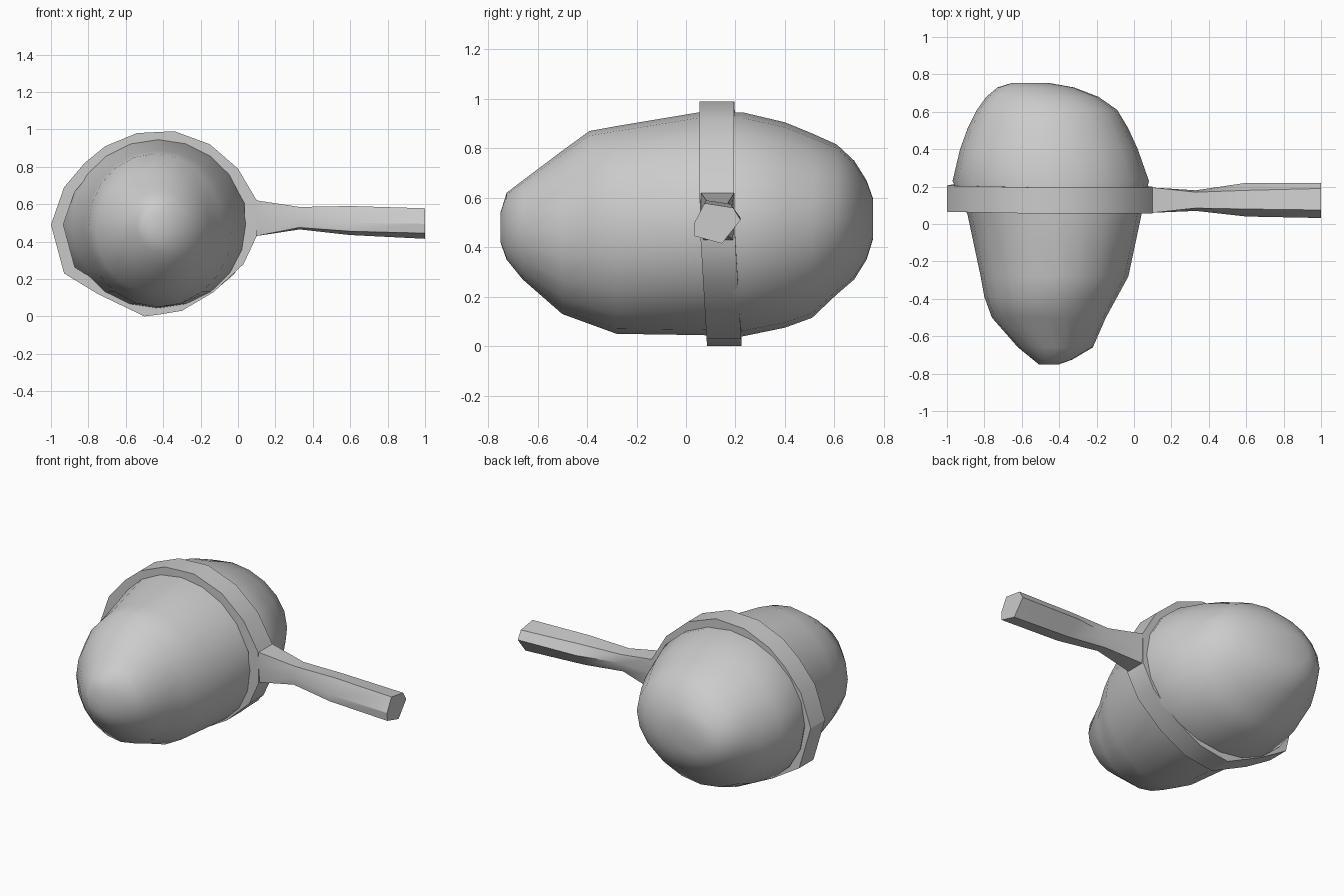
import bpy, bmesh
from math import sin, cos, pi, radians

if "Cube" in bpy.data.objects:
    bpy.data.objects.remove(bpy.data.objects["Cube"])


def make_object(name, bm, angle):
    bmesh.ops.recalc_face_normals(bm, faces=bm.faces)
    me = bpy.data.meshes.new(name)
    bm.to_mesh(me)
    bm.free()
    ob = bpy.data.objects.new(name, me)
    bpy.context.collection.objects.link(ob)
    bpy.ops.object.select_all(action='DESELECT')
    ob.select_set(True)
    bpy.context.view_layer.objects.active = ob
    bpy.ops.object.shade_smooth_by_angle(angle=radians(angle))
    return ob


def loft(name, loops, angle, closed=False):
    """Skin successive point loops; closed joins last to first, else ends are capped."""
    bm = bmesh.new()
    rings = [[bm.verts.new(p) for p in loop] for loop in loops]
    n = len(rings[0])
    pairs = list(zip(rings, rings[1:]))
    if closed:
        pairs.append((rings[-1], rings[0]))
    else:
        bm.faces.new(rings[0])
        bm.faces.new(rings[-1])
    for a, b in pairs:
        for i in range(n):
            j = (i + 1) % n
            bm.faces.new((a[i], a[j], b[j], b[i]))
    return make_object(name, bm, angle)


# Egg-shaped body: y, x min, x max, z min, z max
sections = [
    (-0.75, -0.51, -0.40, 0.42, 0.54),
    (-0.725, -0.54, -0.33, 0.35, 0.62),
    (-0.66, -0.62, -0.22, 0.27, 0.67),
    (-0.50, -0.76, -0.15, 0.13, 0.79),
    (-0.39, -0.80, -0.09, 0.09, 0.87),
    (-0.28, -0.82, -0.03, 0.05, 0.89),
    (0.05, -0.89, 0.04, 0.045, 0.945),
    (0.23, -0.97, 0.08, 0.04, 0.945),
    (0.40, -0.93, 0.02, 0.075, 0.905),
    (0.51, -0.89, -0.03, 0.115, 0.86),
    (0.61, -0.84, -0.09, 0.21, 0.815),
    (0.68, -0.79, -0.19, 0.27, 0.75),
    (0.73, -0.73, -0.32, 0.35, 0.67),
    (0.755, -0.65, -0.46, 0.43, 0.60),
]
N = 20
body = []
for y, x0, x1, z0, z1 in sections:
    body.append([((x0 + x1) / 2 + (x1 - x0) / 2 * cos(2 * pi * i / N), y,
                  (z0 + z1) / 2 + (z1 - z0) / 2 * sin(2 * pi * i / N))
                 for i in range(N)])
loft("body", body, 45)

# Band around the body, leaning slightly back towards the bottom
outline = [(-1, .49), (-.93, .69), (-.82, .82), (-.71, .91), (-.54, .98), (-.34, .99),
           (-.15, .92), (0, .79), (.10, .62), (.10, .43), (.03, .28), (-.13, .13),
           (-.30, .03), (-.42, .01), (-.50, 0), (-.75, .12), (-.93, .23)]


def band_loop(scale, depth):
    pts = []
    for x, z in outline:
        lean = 0.055 + 0.03 * max(0, 0.5 - z) / 0.5 + 0.02 * max(0, -0.5 - x)
        pts.append((-0.45 + (x + 0.45) * scale, lean + depth, 0.5 + (z - 0.5) * scale))
    return pts


loft("band", [band_loop(1, 0), band_loop(1, 0.14),
              band_loop(0.88, 0.14), band_loop(0.88, 0)], 30, closed=True)

# Handle: six-sided bar flaring towards its end, given as (y, z) loops per x
stations = [
    (0.04, [(.06, .52), (.06, .62), (.195, .62), (.195, .53), (.19, .43), (.07, .43)]),
    (0.10, [(.06, .52), (.06, .62), (.195, .62), (.195, .53), (.19, .43), (.07, .43)]),
    (0.33, [(.07, .52), (.085, .585), (.17, .58), (.18, .53), (.145, .465), (.075, .475)]),
    (0.60, [(.04, .50), (.08, .59), (.18, .575), (.22, .52), (.145, .435), (.045, .455)]),
    (1.00, [(.032, .495), (.075, .578), (.19, .56), (.22, .51), (.145, .415), (.035, .445)]),
]
loft("handle", [[(x, y, z) for y, z in pts] for x, pts in stations], 30)
